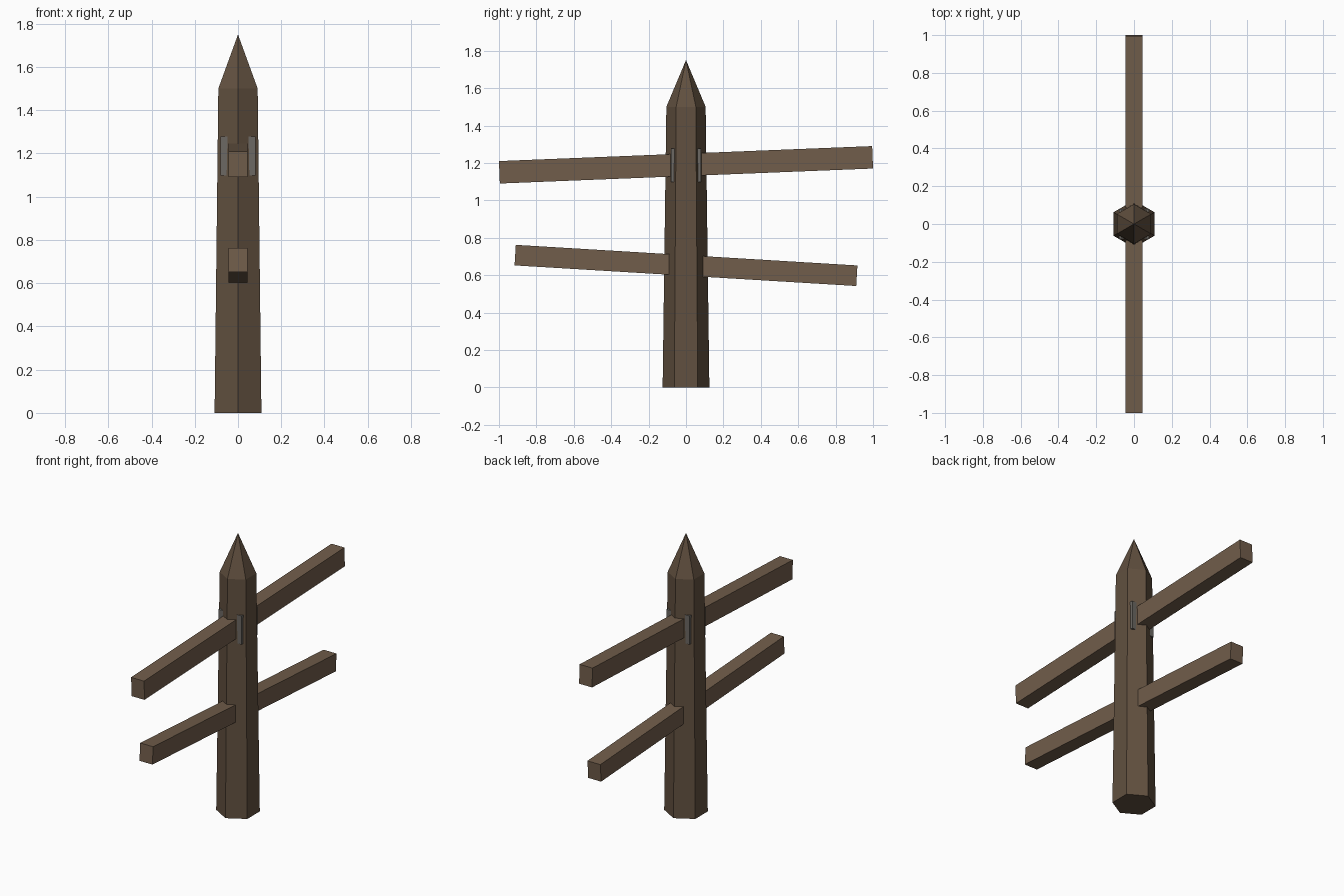
import bpy, bmesh, math

if "Cube" in bpy.data.objects:
    bpy.data.objects.remove(bpy.data.objects["Cube"])


def material(name, color):
    m = bpy.data.materials.new(name)
    m.diffuse_color = (*color, 1)
    m.use_nodes = True
    m.node_tree.nodes["Principled BSDF"].inputs["Base Color"].default_value = m.diffuse_color
    return m


post_wood = material("post_wood", (0.12, 0.08, 0.05))
rail_wood = material("rail_wood", (0.165, 0.11, 0.07))
iron = material("iron", (0.15, 0.14, 0.125))


def box(name, size, z, tilt, mat):
    bpy.ops.mesh.primitive_cube_add(size=1, location=(0, 0, z), rotation=(math.radians(tilt), 0, 0))
    ob = bpy.context.object
    ob.name = name
    ob.scale = size
    ob.data.materials.append(mat)


# Tapered hexagonal post with a sharpened tip, corners pointing front and back
bm = bmesh.new()
rings = []
for r, z in ((0.125, 0), (0.105, 1.5)):
    rings.append([bm.verts.new((r * math.sin(i * math.pi / 3), -r * math.cos(i * math.pi / 3), z))
                  for i in range(6)])
tip = bm.verts.new((0, 0, 1.75))
low, high = rings
bm.faces.new(low[::-1])
for i in range(6):
    j = (i + 1) % 6
    bm.faces.new((low[i], low[j], high[j], high[i]))
    bm.faces.new((high[i], high[j], tip))
mesh = bpy.data.meshes.new("post")
bm.to_mesh(mesh)
bm.free()
mesh.materials.append(post_wood)
bpy.context.collection.objects.link(bpy.data.objects.new("post", mesh))

# Crooked rails running through the post
box("upper_rail", (0.09, 1.997, 0.12), 1.19, 2.3, rail_wood)
box("lower_rail", (0.09, 1.83, 0.11), 0.652, -3.45, rail_wood)

# Iron sleeve whose corners show at the upper joint
box("iron_sleeve", (0.16, 0.16, 0.18), 1.188, 0, iron)
